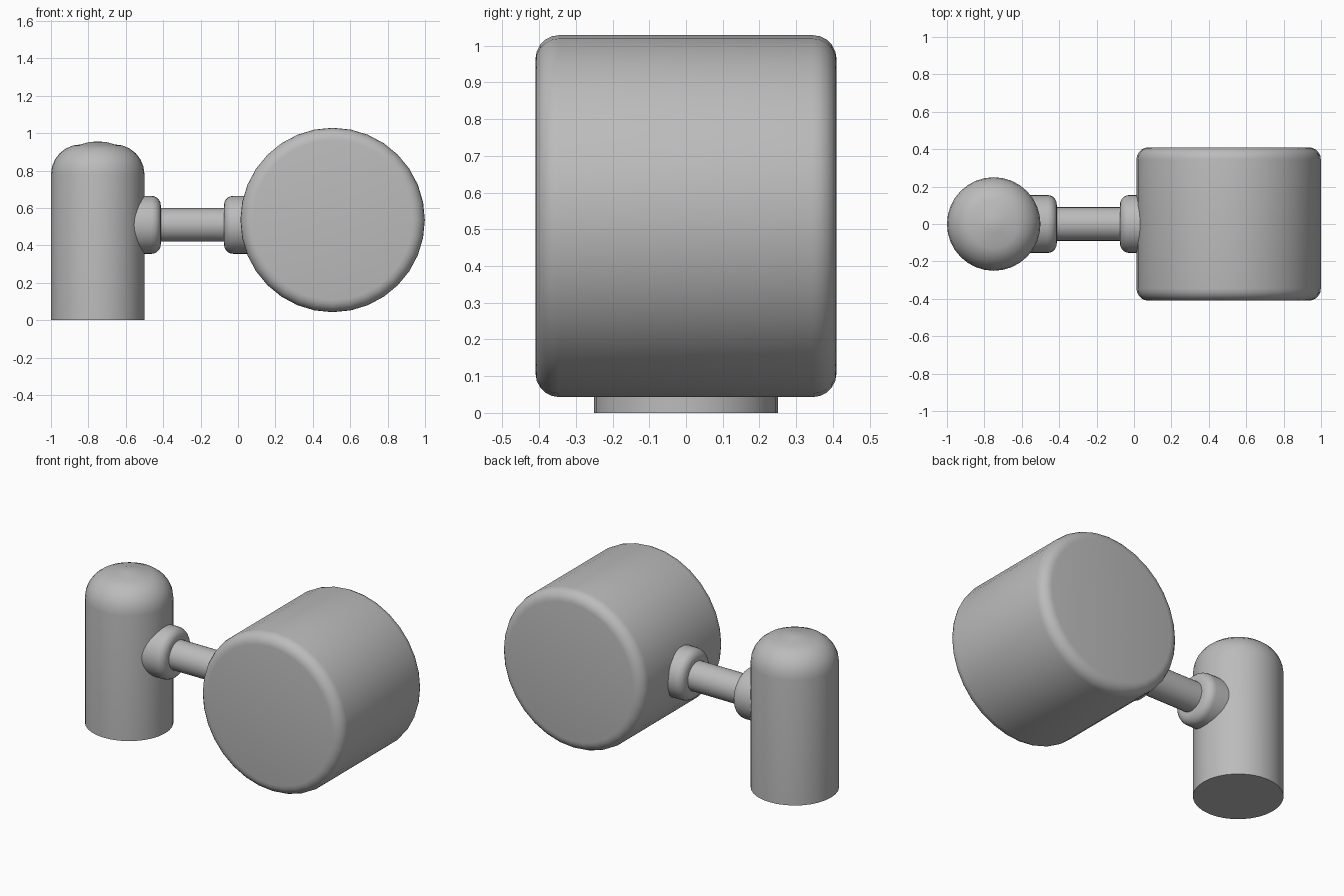
import bpy, math
from mathutils import Matrix, Vector

if "Cube" in bpy.data.objects:
    bpy.data.objects.remove(bpy.data.objects["Cube"])

grey = bpy.data.materials.new("mid_grey")
grey.diffuse_color = (0.5, 0.5, 0.5, 1)
grey.use_nodes = True
grey.node_tree.nodes["Principled BSDF"].inputs["Base Color"].default_value = grey.diffuse_color


def lathe(name, profile, loc, axis, n=32):
    """Spin (radius, height) points about an axis; ends with radius > 0 get flat caps."""
    rot = Vector((0, 0, 1)).rotation_difference(Vector(axis)).to_matrix()
    verts = [rot @ Vector((r * math.cos(2 * math.pi * i / n),
                           r * math.sin(2 * math.pi * i / n), h)) + Vector(loc)
             for r, h in profile for i in range(n)]
    faces = [(k * n + i, k * n + (i + 1) % n, (k + 1) * n + (i + 1) % n, (k + 1) * n + i)
             for k in range(len(profile) - 1) for i in range(n)]
    faces.append(tuple(reversed(range(n))))
    last = (len(profile) - 1) * n
    faces.append(tuple(range(last, last + n)))
    me = bpy.data.meshes.new(name)
    me.from_pydata(verts, [], faces)
    me.materials.append(grey)
    ob = bpy.data.objects.new(name, me)
    bpy.context.collection.objects.link(ob)
    bpy.ops.object.select_all(action='DESELECT')
    ob.select_set(True)
    bpy.context.view_layer.objects.active = ob
    bpy.ops.object.shade_smooth_by_angle(angle=math.radians(40))
    return ob


def fillet(r, h, b, steps=5):
    """Rounded outer corner running from the side up to the end."""
    return [(r - b + b * math.cos(a), h - b + b * math.sin(a))
            for a in (math.pi / 2 * s / steps for s in range(steps + 1))]


# Upright post with a rounded, slightly domed top
lathe("post", [(0.25, 0)] + fillet(0.25, 0.94, 0.16, 6) + [(0.045, 0.953), (0.01, 0.955)],
      (-0.75, 0, 0), (0, 0, 1))

# Big drum lying along y, both rims rounded
rim = fillet(0.493, 0.41, 0.065)
lathe("drum", [(r, -h) for r, h in reversed(rim)] + rim, (0.506, 0, 0.536), (0, 1, 0))

# Connecting rod and its two rounded collars
lathe("rod", [(0.09, -0.7), (0.09, 0.2)], (0, 0, 0.51), (1, 0, 0))
collar = [(0.155, -0.2)] + fillet(0.155, 0, 0.05)
lathe("post_collar", collar, (-0.413, 0, 0.51), (1, 0, 0))
lathe("drum_collar", collar, (-0.075, 0, 0.51), (-1, 0, 0))
